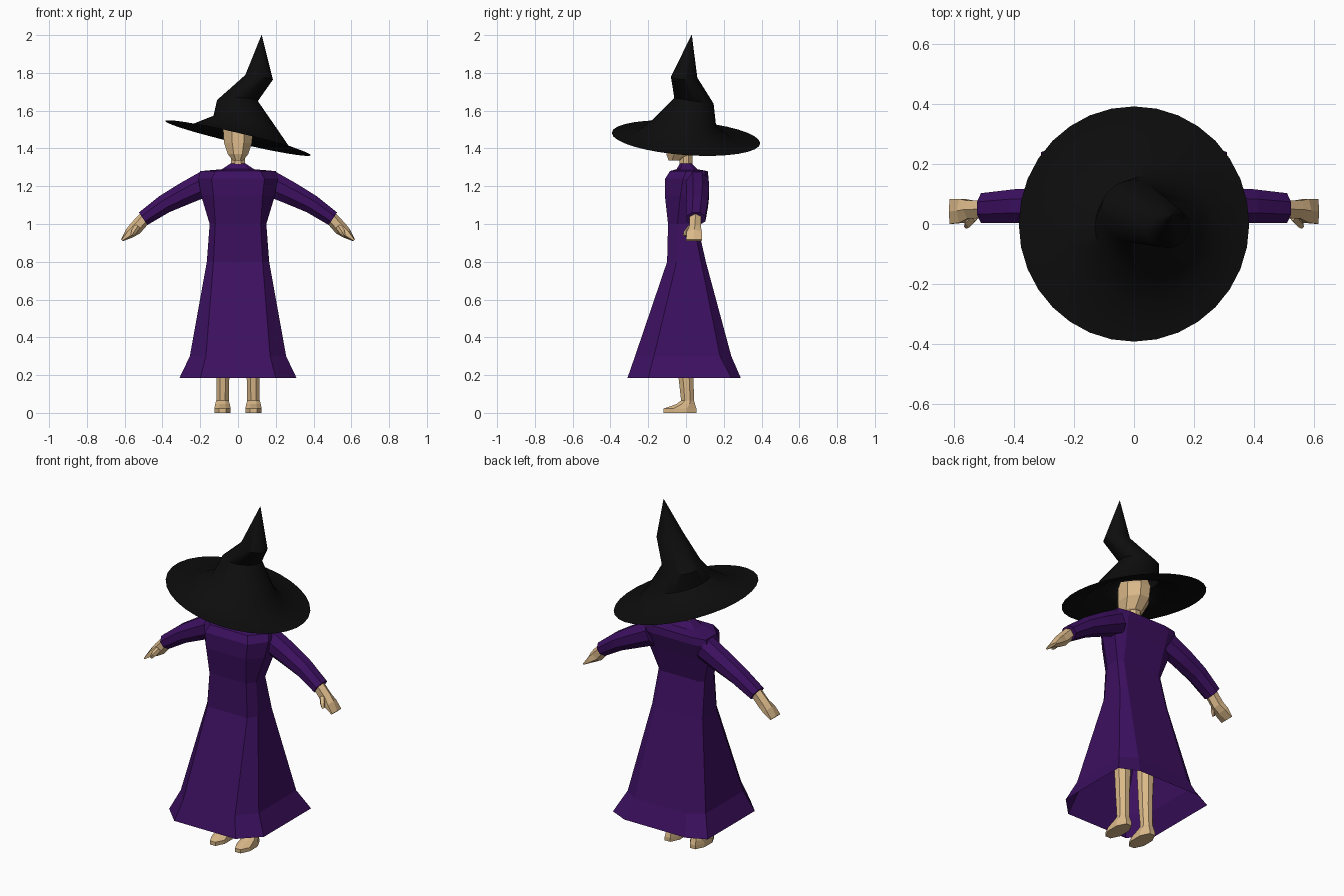
import bpy, bmesh, math
from mathutils import Vector

if "Cube" in bpy.data.objects:
    bpy.data.objects.remove(bpy.data.objects["Cube"])


def material(name, rgb):
    m = bpy.data.materials.new(name)
    m.diffuse_color = (*rgb, 1)
    m.use_nodes = True
    m.node_tree.nodes["Principled BSDF"].inputs["Base Color"].default_value = m.diffuse_color
    return m


PURPLE = material("purple cloth", (0.045, 0.005, 0.115))
SKIN = material("skin", (0.70, 0.48, 0.25))
BLACK = material("black felt", (0.004, 0.004, 0.004))


def loft(name, rings, mat, cap_start=True, cap_end=True, mirror=False):
    """Skin a list of equal-length rings with quads."""
    bm = bmesh.new()
    loops = [[bm.verts.new(p) for p in ring] for ring in rings]
    n = len(loops[0])
    for a, b in zip(loops, loops[1:]):
        for i in range(n):
            j = (i + 1) % n
            bm.faces.new((a[i], a[j], b[j], b[i]))
    if cap_start:
        bm.faces.new(loops[0])
    if cap_end:
        bm.faces.new(loops[-1])
    bmesh.ops.remove_doubles(bm, verts=bm.verts, dist=1e-5)
    bmesh.ops.recalc_face_normals(bm, faces=bm.faces)
    me = bpy.data.meshes.new(name)
    bm.to_mesh(me)
    bm.free()
    me.materials.append(mat)
    ob = bpy.data.objects.new(name, me)
    bpy.context.collection.objects.link(ob)
    if mirror:
        ob.modifiers.new("mirror", 'MIRROR')
    return ob


def tube(name, path, mat, n=8, **kw):
    """Sections along a path of (x, y, z, half size in y, half size across)."""
    pts = [Vector(p[:3]) for p in path]
    rings = []
    for k, p in enumerate(path):
        d = pts[min(k + 1, len(pts) - 1)] - pts[max(k - 1, 0)]
        v = d.cross(Vector((0, 1, 0))).normalized()
        ring = []
        for i in range(n):
            t = math.tau * (i + 0.5) / n
            c = math.cos(math.pi / n)
            ring.append(pts[k] + Vector((0, 1, 0)) * p[3] * math.cos(t) / c
                        + v * p[4] * math.sin(t) / c)
        rings.append(ring)
    return loft(name, rings, mat, **kw)


# Robe: chamfered sections (z, half width, flat half width,
#                           front y, front corner y, back corner y, back y)
robe = [
    (0.185, .31, .20, -.31, -.20, .24, .29),
    (0.30, .255, .17, -.27, -.17, .18, .24),
    (0.80, .165, .13, -.10, -.05, .08, .105),
    (1.00, .15, .12, -.095, -.045, .04, .06),
    (1.15, .195, .13, -.112, -.03, .07, .095),
    (1.24, .21, .14, -.11, -.015, .10, .12),
    (1.28, .20, .12, -.085, .0, .10, .115),
    (1.29, .085, .05, -.05, -.03, .04, .06),
    (1.32, .04, .025, -.032, -.02, .02, .032),
]
loft("robe", [[(f, yf, z), (w, cf, z), (w, cb, z), (f, yb, z),
               (-f, yb, z), (-w, cb, z), (-w, cf, z), (-f, yf, z)]
              for z, w, f, yf, cf, cb, yb in robe], PURPLE, cap_start=False)

# Sleeves
tube("sleeves", [(.17, .060, 1.215, .060, .068), (.28, .062, 1.162, .060, .060),
                 (.39, .060, 1.105, .056, .050), (.502, .053, 1.028, .050, .040)],
     PURPLE, mirror=True)

# Hands and thumbs
tube("hands", [(.495, .05, 1.03, .030, .030), (.545, .048, .975, .030, .031),
               (.575, .044, .950, .040, .024), (.614, .042, .914, .042, .006)],
     SKIN, n=6, mirror=True)
tube("thumbs", [(.53, .03, .99, .016, .014), (.55, .008, .96, .016, .013),
                (.562, -.006, .938, .008, .006)], SKIN, n=5, mirror=True)

# Legs with feet
tube("legs", [(.082, -.032, 0, .088, .043), (.082, -.032, .022, .088, .043),
              (.082, -.002, .046, .050, .039), (.082, .008, .065, .034, .033),
              (.080, 0, .19, .040, .034), (.080, 0, .45, .050, .045),
              (.075, 0, .76, .060, .055)], SKIN, mirror=True)

# Neck and head
tube("neck", [(0, 0, 1.28, .034, .036), (0, 0, 1.42, .034, .036)], SKIN)
tube("head", [(0, -.062, 1.335, .030, .026), (0, -.032, 1.37, .072, .054),
              (0, -.006, 1.43, .096, .074), (0, 0, 1.50, .098, .079),
              (0, 0, 1.55, .08, .065), (0, 0, 1.575, .04, .03)], SKIN)

# Bent hat: tilted rings (centre x, y, z, radius x, y, slope in x, slope in y)
hat_rings = [
    (0, .0, 1.455, .385, .393, -.235, -.07),
    (.01, -.01, 1.468, .26, .25, -.22, -.07),
    (.045, -.01, 1.528, .175, .17, -.25, -.10),
    (-.003, .042, 1.653, .108, .104, -.02, -.15),
    (.112, -.01, 1.777, .073, .07, -.17, -.04),
    (.125, .03, 2.0, .001, .001, 0, 0),
]
rings = []
for cx, cy, cz, rx, ry, sx, sy in hat_rings:
    ring = []
    for i in range(32):
        t = math.tau * i / 32
        dx, dy = rx * math.cos(t), ry * math.sin(t)
        ring.append((cx + dx, cy + dy, cz + sx * dx + sy * dy))
    rings.append(ring)
hat = loft("hat", rings, BLACK, cap_start=False)
bpy.ops.object.select_all(action='DESELECT')
hat.select_set(True)
bpy.context.view_layer.objects.active = hat
bpy.ops.object.shade_smooth_by_angle(angle=math.radians(40))
